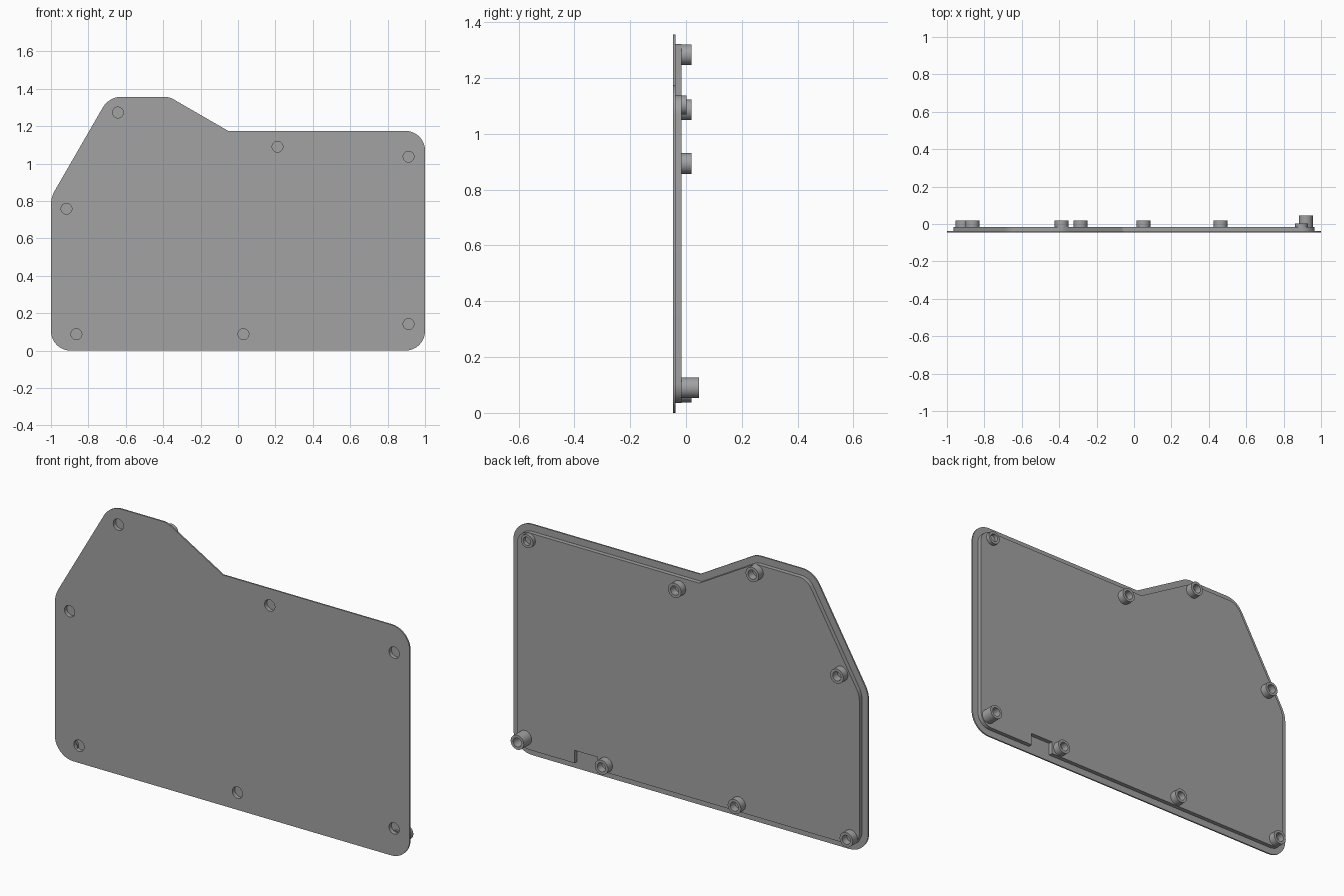
import bpy, bmesh, math
from mathutils import Vector, Matrix

old = bpy.data.objects.get("Cube")
if old:
    bpy.data.objects.remove(old, do_unlink=True)

GREY = bpy.data.materials.new("mid grey")
GREY.use_nodes = True
colour = (0.36, 0.36, 0.36, 1)
GREY.diffuse_color = colour
GREY.node_tree.nodes["Principled BSDF"].inputs["Base Color"].default_value = colour

FRONT, STEP, BACK = -0.046, -0.0385, -0.017   # depth of the layers
MARGIN = 0.035                                # setback of the raised panel

# Corners of the outline, counter-clockwise: x, z, fillet radius
CORNERS = [(-1, 0, 0.105), (1, 0, 0.105), (1, 1.175, 0.105), (-0.053, 1.175, 0),
           (-0.368, 1.357, 0.1), (-0.69, 1.357, 0.115), (-1, 0.82, 0.15)]


def inset(corners, d):
    """Move every side of the outline inward by d."""
    out = []
    for i, (x, z, r) in enumerate(corners):
        p = Vector((x, z))
        a = (p - Vector(corners[i - 1][:2])).normalized()
        b = (Vector(corners[(i + 1) % len(corners)][:2]) - p).normalized()
        na, nb = Vector((-a.y, a.x)), Vector((-b.y, b.x))
        q = p + (na + nb) * d / (1 + na.dot(nb))
        out.append((q.x, q.y, max(r - d, 0)))
    return out


def fillet(corners, steps=10):
    """Round each corner with an arc."""
    pts = []
    for i, (x, z, r) in enumerate(corners):
        p = Vector((x, z))
        if r == 0:
            pts.append(p)
            continue
        a = (p - Vector(corners[i - 1][:2])).normalized()
        b = (Vector(corners[(i + 1) % len(corners)][:2]) - p).normalized()
        turn = a.angle_signed(b) * -1
        centre = p - a * r * math.tan(turn / 2) + Vector((-a.y, a.x)) * r
        start = math.atan2(-a.x, a.y)
        for k in range(steps + 1):
            t = start + turn * k / steps
            pts.append(centre + Vector((math.cos(t), math.sin(t))) * r)
    return pts


def finish(name, bm):
    bmesh.ops.recalc_face_normals(bm, faces=bm.faces)
    mesh = bpy.data.meshes.new(name)
    bm.to_mesh(mesh)
    bm.free()
    mesh.materials.append(GREY)
    obj = bpy.data.objects.new(name, mesh)
    bpy.context.collection.objects.link(obj)
    return obj


def select(obj):
    bpy.ops.object.select_all(action='DESELECT')
    obj.select_set(True)
    bpy.context.view_layer.objects.active = obj


def smooth(obj):
    select(obj)
    bpy.ops.object.shade_smooth_by_angle(angle=math.radians(30))


def slab(name, pts, y0, y1):
    bm = bmesh.new()
    face = bm.faces.new([bm.verts.new((p.x, y0, p.y)) for p in pts])
    ext = bmesh.ops.extrude_face_region(bm, geom=[face])
    verts = [v for v in ext["geom"] if isinstance(v, bmesh.types.BMVert)]
    bmesh.ops.translate(bm, verts=verts, vec=(0, y1 - y0, 0))
    return finish(name, bm)


def boss(name, x, z, top, r=0.037, bore=0.023, sides=32):
    """Hollow round post standing on the back."""
    bm = bmesh.new()
    profile = [(r, STEP), (r, top), (bore, top), (bore, BACK - 0.002)]
    vs = [bm.verts.new((x + a, y, z)) for a, y in profile]
    edges = [bm.edges.new(pair) for pair in zip(vs, vs[1:])]
    bmesh.ops.spin(bm, geom=vs + edges, cent=(x, 0, z), axis=(0, 1, 0),
                   angle=math.tau, steps=sides)
    bmesh.ops.remove_doubles(bm, verts=bm.verts, dist=0.0001)
    smooth(finish(name, bm))


# Thin front plate and the raised back panel with a notch in its lower edge
plate = slab("front_plate", fillet(CORNERS), FRONT, STEP)
inner = inset(CORNERS, MARGIN)
notch = [(0.51, MARGIN, 0), (0.51, 0.1, 0), (0.64, 0.1, 0), (0.64, MARGIN, 0)]
panel = slab("back_panel", fillet(inner[:1] + notch + inner[1:]), STEP, BACK)

# Blind screw holes opening on the front
HOLES = [(-0.642, 1.273), (0.211, 1.09), (0.912, 1.037), (-0.917, 0.759),
         (-0.864, 0.088), (0.029, 0.088), (0.912, 0.142)]
bm = bmesh.new()
for x, z in HOLES:
    place = Matrix.Translation((x, FRONT, z)) @ Matrix.Rotation(math.pi / 2, 4, 'X')
    bmesh.ops.create_cone(bm, cap_ends=True, segments=32, radius1=0.029,
                          radius2=0.029, depth=0.04, matrix=place)
cutter = finish("hole_cutter", bm)
cutter.hide_render = True
for obj in (plate, panel):
    mod = obj.modifiers.new("holes", 'BOOLEAN')
    mod.operation = 'DIFFERENCE'
    mod.solver = 'EXACT'
    mod.object = cutter
    select(obj)
    bpy.ops.object.modifier_apply(modifier=mod.name)
    smooth(obj)
bpy.data.objects.remove(cutter, do_unlink=True)

# Posts on the back
POSTS = [(-0.387, 1.284), (0.05, 1.086), (-0.864, 0.894),
         (-0.917, 0.075), (-0.286, 0.075), (0.463, 0.075)]
for n, (x, z) in enumerate(POSTS, 1):
    boss(f"post_{n}", x, z, 0.02)
boss("tall_post", 0.919, 0.09, 0.046)
boss("short_post", 0.895, 1.104, 0.002, r=0.034, bore=0.021)
